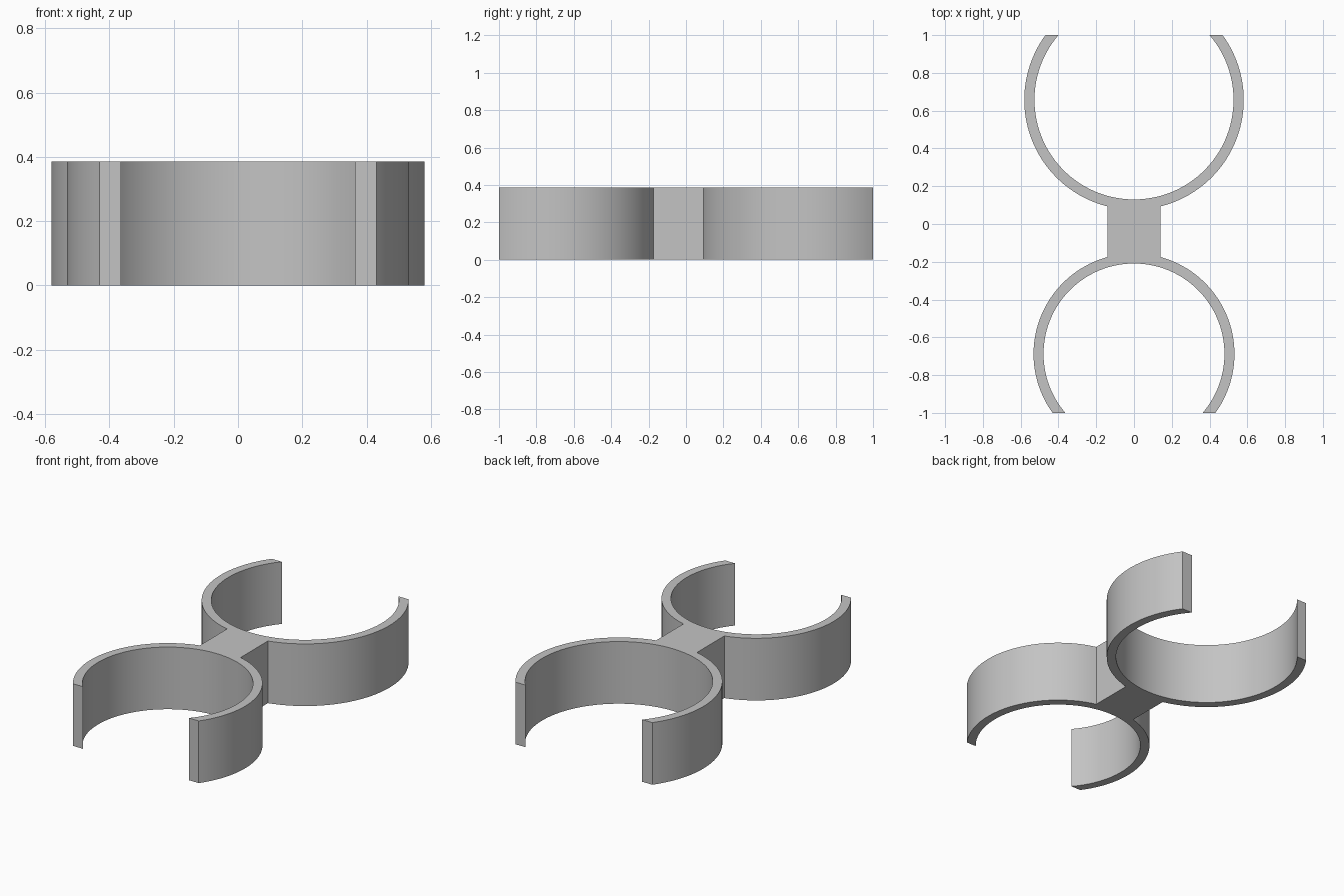
import bpy
import bmesh
from math import acos, asin, sin, cos, radians

if "Cube" in bpy.data.objects:
    bpy.data.objects.remove(bpy.data.objects["Cube"], do_unlink=True)

HEIGHT = 0.385
BRIDGE = 0.14      # half width of the bridge
STEPS = 40

# Plain grey plastic
grey = bpy.data.materials.new("grey plastic")
grey.use_nodes = True
colour = (0.55, 0.55, 0.55, 1)
grey.diffuse_color = colour
grey.node_tree.nodes["Principled BSDF"].inputs["Base Color"].default_value = colour


def half_clip(centre, outer, inner, side):
    """Half a C-shaped clip: inner arc to the flat tip, then outer arc to the bridge."""
    reach = 1 - abs(centre)

    def arc(r, start, end):
        angles = [start + (end - start) * i / STEPS for i in range(STEPS + 1)]
        return [(r * sin(a), centre - side * r * cos(a)) for a in angles]

    return (arc(inner, 0, acos(-reach / inner))
            + arc(outer, acos(-reach / outer), asin(BRIDGE / outer)))


# Outline of both clips joined by the bridge, mirrored across x
back = half_clip(0.657, 0.581, 0.527, 1)
front = half_clip(-0.688, 0.532, 0.479, -1)
half = back + front[::-1]
outline = half + [(-x, y) for x, y in half[-2:0:-1]]

# Extrude the outline into a solid
bm = bmesh.new()
base = bm.faces.new([bm.verts.new((x, y, 0)) for x, y in outline])
top = bmesh.ops.extrude_face_region(bm, geom=[base], use_keep_orig=True)
moved = [v for v in top["geom"] if isinstance(v, bmesh.types.BMVert)]
bmesh.ops.translate(bm, verts=moved, vec=(0, 0, HEIGHT))
bmesh.ops.recalc_face_normals(bm, faces=bm.faces)

mesh = bpy.data.meshes.new("double_clip")
bm.to_mesh(mesh)
bm.free()
mesh.materials.append(grey)
clip = bpy.data.objects.new("double_clip", mesh)
bpy.context.collection.objects.link(clip)

# Smooth curved walls, crisp rims and corners
bpy.ops.object.select_all(action="DESELECT")
clip.select_set(True)
bpy.context.view_layer.objects.active = clip
bpy.ops.object.shade_smooth_by_angle(angle=radians(30))
